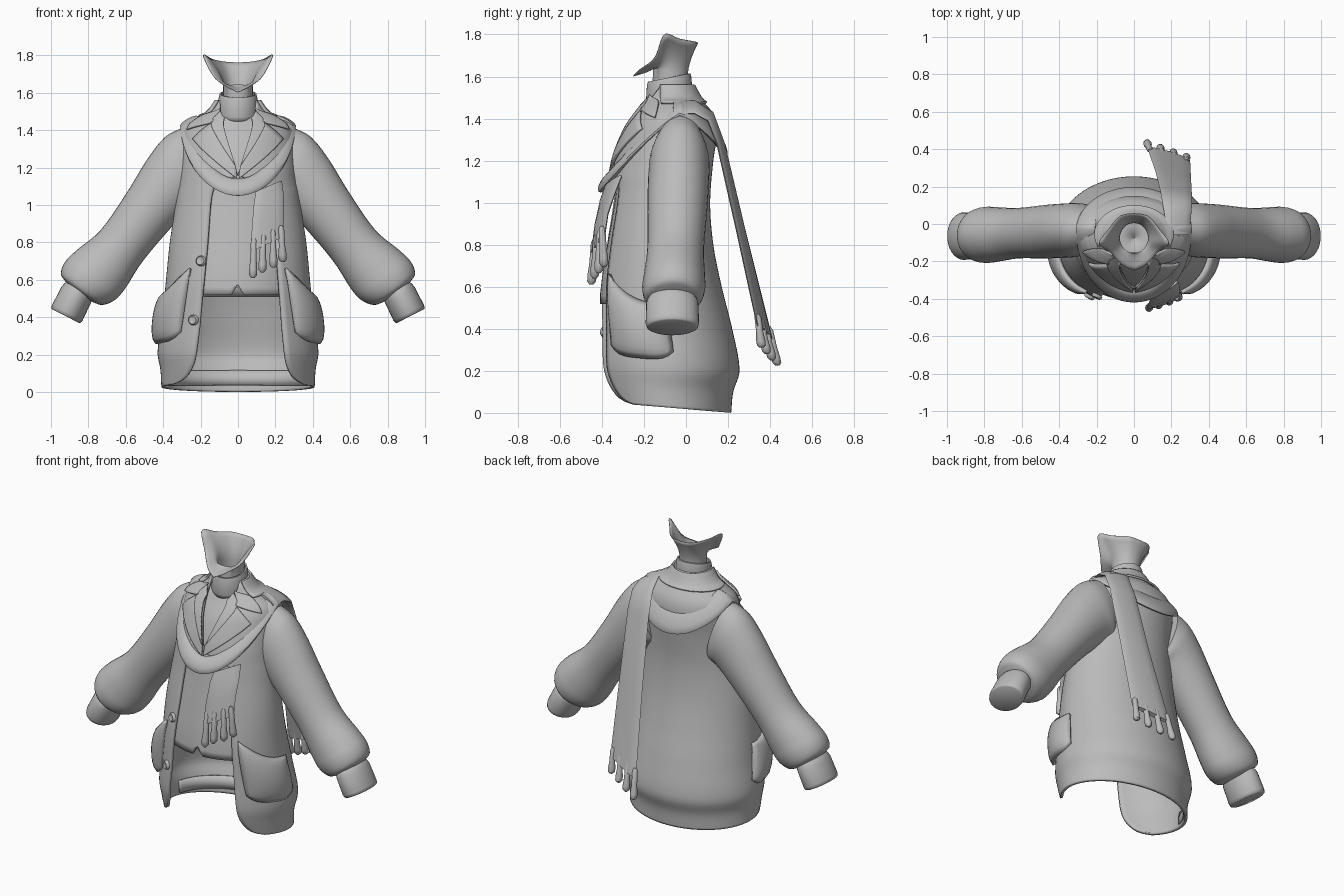
import bpy, bmesh, math
from math import sin, cos, pi, asin, radians
from mathutils import Vector as V

if "Cube" in bpy.data.objects:
    bpy.data.objects.remove(bpy.data.objects["Cube"])

grey = bpy.data.materials.new("plain_grey")
grey.use_nodes = True
grey.diffuse_color = (0.5, 0.5, 0.5, 1)
grey.node_tree.nodes["Principled BSDF"].inputs["Base Color"].default_value = (0.5, 0.5, 0.5, 1)


def skin(name, rows, wrap=True, loop=False, caps=False, thick=0, offset=-1):
    """Lofts a surface through rows of points."""
    bm = bmesh.new()
    vs = [[bm.verts.new(p) for p in r] for r in rows]
    n, m = len(rows), len(rows[0])
    for i in range(n if loop else n - 1):
        for j in range(m if wrap else m - 1):
            a, b, k = vs[i], vs[(i + 1) % n], (j + 1) % m
            bm.faces.new((a[j], a[k], b[k], b[j]))
    if caps:
        bm.faces.new(vs[0])
        bm.faces.new(vs[-1])
    bmesh.ops.recalc_face_normals(bm, faces=bm.faces)
    me = bpy.data.meshes.new(name)
    bm.to_mesh(me)
    bm.free()
    me.materials.append(grey)
    ob = bpy.data.objects.new(name, me)
    bpy.context.collection.objects.link(ob)
    if thick:
        mod = ob.modifiers.new("thickness", "SOLIDIFY")
        mod.thickness, mod.offset = thick, offset
    bpy.ops.object.select_all(action="DESELECT")
    ob.select_set(True)
    bpy.context.view_layer.objects.active = ob
    bpy.ops.object.shade_smooth_by_angle(angle=radians(45))
    return ob


def curve(table, z):
    """Smooth interpolation of a table keyed by its first column."""
    z = min(max(z, table[0][0]), table[-1][0])
    i = max(k for k in range(len(table) - 1) if table[k][0] <= z)
    p, q = table[i], table[i + 1]
    o, r = table[max(i - 1, 0)], table[min(i + 2, len(table) - 1)]
    h = q[0] - p[0]
    u = (z - p[0]) / h
    out = []
    for c in range(1, len(p)):
        m0 = (q[c] - o[c]) / (q[0] - o[0]) * h
        m1 = (r[c] - p[c]) / (r[0] - p[0]) * h
        out.append((2*u**3 - 3*u*u + 1) * p[c] + (u**3 - 2*u*u + u) * m0
                   + (3*u*u - 2*u**3) * q[c] + (u**3 - u*u) * m1)
    return out


def tube(name, path, side, depth, n=16, **kw):
    """Elliptical tube; side and depth give the half-axes at each path point."""
    rows = [[c + s * cos(2*pi*k/n) + d * sin(2*pi*k/n) for k in range(n)]
            for c, s, d in zip(path, side, depth)]
    return skin(name, rows, caps=not kw.get("loop"), **kw)


# Body profile: height, half width, front, back
BODY = [(0, .41, -.40, .215), (.1, .415, -.43, .225), (.2, .43, -.445, .255), (.4, .405, -.443, .22),
        (.6, .385, -.435, .17), (.8, .365, -.404, .13), (1, .335, -.37, .115),
        (1.2, .31, -.34, .13), (1.35, .30, -.285, .15), (1.42, .285, -.24, .13),
        (1.46, .23, -.21, .105), (1.49, .165, -.195, .07), (1.56, .11, -.18, .03)]


def raw(t, z):
    a, f, b = curve(BODY, z)
    return V((a * sin(t), (f + b) / 2 - (b - f) / 2 * cos(t), z))


def surf(t, z, off=0):
    """Point on the body, pushed out along its normal; t = 0 is the front."""
    n = (raw(t + .01, z) - raw(t - .01, z)).cross(raw(t, z + .005) - raw(t, z - .005))
    return raw(t, z) + n.normalized() * off


def ang(x, z):
    return asin(max(-1, min(1, x / curve(BODY, z)[0])))


def patch(name, corners, off=.01, thick=.012, n=12, bulge=0, sag=0):
    """Four-cornered panel on the body; corners are (angle, height)."""
    (A, B, C, D), rows = corners, []
    for i in range(n + 1):
        row = []
        for j in range(n + 1):
            u, v = i / n, j / n
            t, z = [(1-u)*((1-v)*A[c] + v*B[c]) + u*((1-v)*D[c] + v*C[c]) for c in (0, 1)]
            z += sag * ((1 - u) * (2*v - 1)**4 - u * sin(pi*v))
            row.append(surf(t, z, off + bulge * (sin(pi*u) * sin(pi*v)) ** .5))
        rows.append(row)
    return skin(name, rows, wrap=False, thick=thick, offset=0)


# Coat shell: open front with rounded lower corners
GAP = [(0, .35, .36), (.02, .30, .315), (.06, .265, .285), (.13, .237, .262), (.3, .215, .245),
       (.5, .195, .23), (.8, .165, .205), (1.04, .145, .185), (1.1, .12, .16), (1.15, .005, .005),
       (1.2, .02, .02), (1.5, .1, .1), (1.56, .1, .1)]
rows = []
for i in range(49):
    z = 1.56 * (i / 48) ** 1.25
    right, left = curve(GAP, z)
    t0, t1 = ang(left, z), 2*pi - ang(right, z)
    row = [surf(t0 + (t1 - t0) * k / 64, z) for k in range(65)]
    for p in row:
        p.z += .05 * max(0, 1 - z / .35) * max(0, .22 - p.y) / .6
    rows.append(row)
skin("coat", rows, wrap=False, thick=.018)

# Hem facing inside the back of the coat
skin("hem_facing", [[surf(radians(100 + 160 * k / 40), z, -.02) for k in range(41)]
                    for z in (.035, .07, .11)], wrap=False, thick=.006)

# Shirt under the coat, with a small notch at its hem
rows = [[surf(2*pi*k/64, .52 + .99*i/24, -.03) for k in range(64)] for i in range(25)]
rows[0][0].z += .055
skin("shirt", rows, thick=.008)

# Lapels, collar points, pockets and sleeves on both sides.
# Sleeve stations: x, z, radius, y radius, cross-section direction
ARM = [(.235, 1.22, .205, .125, .30, .95), (.29, 1.19, .20, .142, .52, .85),
       (.36, 1.12, .175, .145, .75, .66), (.47, .98, .152, .143, .8, .6), (.62, .785, .14, .135, .8, .6),
       (.73, .66, .165, .145, .8, .6), (.79, .595, .168, .15, .8, .6), (.835, .55, .14, .135, .8, .6),
       (.85, .535, .09, .1, .8, .6)]
STEPS = [(i,) + p for i, p in enumerate(ARM)]
for s, label in ((1, "left"), (-1, "right")):
    def on(pts):
        return [(ang(s * x, z), z) for x, z in pts]
    patch(label + "_lapel", on([(.005, 1.14), (.235, 1.35), (.14, 1.43), (.01, 1.2)]))
    patch(label + "_upper_lapel", on([(.01, 1.2), (.14, 1.43), (.09, 1.50), (.07, 1.46)]))
    patch(label + "_collar_point", on([(.13, 1.435), (.265, 1.40), (.17, 1.475), (.09, 1.51)]))
    patch(label + "_pocket", [(s * radians(d), z) for d, z in
                              ((46, .28), (96, .25), (94, .51), (41, .66))],
          thick=.02, bulge=.043, sag=.04)
    arm = [curve(STEPS, i * 8 / 40) for i in range(41)]
    tube(label + "_sleeve", [V((s*a[0], -.015 - .055*a[0], a[1])) for a in arm],
         [V((s*a[4], 0, a[5])) * a[2] for a in arm], [V((0, a[3], 0)) for a in arm], n=32)
    cuff = [(.84, .57, .07), (.855, .54, .085), (.865, .52, .09), (.912, .425, .092),
            (.92, .41, .088), (.922, .406, .082)]
    tube(label + "_cuff", [V((s*x, -.065, z)) for x, z, r in cuff],
         [V((s*.89, 0, .45)) * r for x, z, r in cuff],
         [V((0, r * 1.38, 0)) for x, z, r in cuff], n=32)

# Folded collar round the back of the neck
patch("back_collar", [(radians(d), z) for d, z in ((65, 1.47), (295, 1.47), (295, 1.555), (65, 1.555))],
      off=.006, n=28)

# Buttons on the right front panel
for name, x, z in (("upper_button", -.195, .70), ("lower_button", -.235, .385)):
    t = ang(x, z)
    c = surf(t, z)
    n = (surf(t, z, 1) - c).normalized()
    u = n.cross(V((0, 0, 1))).normalized()
    prof = ((0, .028), (.012, .028), (.018, .022), (.015, .016))
    tube(name, [c + n * h for h, r in prof], [u * r for h, r in prof],
         [u.cross(n) * r for h, r in prof])

# High neck of the shirt, with a rolled top
roll = [(1.46, .10), (1.49, .108), (1.575, .103), (1.595, .098), (1.595, .088), (1.54, .082)]
skin("high_neck", [[V((r*sin(t), -.08 - r*1.03*cos(t), z - .02*cos(t)))
                    for t in (2*pi*k/40 for k in range(40))] for z, r in roll], thick=.004)

# Neck, closed below and flaring out to the jaw line; rim: angle, x, y, z
RIM = [(0, 0, -.25, 1.605), (.5, .06, -.22, 1.635), (1, .13, -.15, 1.69), (1.5, .185, -.105, 1.80),
       (2.1, .135, -.03, 1.78), (2.6, .075, .04, 1.767), (pi, 0, .055, 1.762)]
rows = [[V((.004*sin(2*pi*k/48), -.075 - .004*cos(2*pi*k/48), 1.5)) for k in range(48)]]
for i in range(9):
    u = max(0, (i - 2) / 6)
    row = []
    for k in range(48):
        t = 2*pi*k/48
        x, y, z = curve(RIM, min(t, 2*pi - t))
        base = V((.075*sin(t), -.075 - .08*cos(t), 1.5 + min(i, 2) * (.064 + .008*cos(t))))
        top = V((x if t < pi else -x, y, z))
        w = (u**1.8, u**1.6, u)
        row.append(V([b + (e - b) * f for b, e, f in zip(base, top, w)]))
    rows.append(row)
skin("neck", rows, thick=.004)

# Scarf draped in a ring over the shoulders
path, side, depth = [], [], []
for k in range(72):
    t = 2*pi*k/72
    c, out = cos(t), V((sin(t), -cos(t), 0))
    front, back = max(c, 0), max(-c, 0)
    path.append(V((.258*sin(t), -.03 - .355*front**.85 + .185*back, 1.445 - .35*front - .15*back**1.4)))
    h = out * (.05 - .02*front - .01*back) - V((0, 0, .03 + .015*front + .04*back))
    side.append(h)
    depth.append((out * .6 + V((0, 0, .5))).normalized() * .022)
tube("scarf_ring", path, side, depth, n=12, loop=True)


def tail(name, pts, tips, tops):
    """Hanging scarf end with tassels; pts are centre, half-width vector pairs."""
    ps = [V(p) for p, w in pts]
    ws = [V(w) for p, w in pts]
    ds = []
    for i, w in enumerate(ws):
        d = ps[min(i + 1, len(ps) - 1)] - ps[max(i - 1, 0)]
        ds.append(d.cross(w).normalized() * .015)
    tube(name, ps, ws, ds, n=12)
    for i, (a, b) in enumerate(zip(tops, tips)):
        a, b = V(a), V(b)
        prof = ((0, .008), (.1, .016), (.55, .017), (.8, .022), (.93, .021), (1, .009))
        tube(f"{name}_tassel_{i + 1}", [a.lerp(b, f) for f, r in prof],
             [V((r, 0, 0)) for f, r in prof], [V((0, r, 0)) for f, r in prof], n=12)


tail("scarf_front_end",
     [((.165, -.345, 1.10), (.07, .04, .03)), ((.165, -.372, 1.03), (.08, .035, .02)),
      ((.16, -.402, .92), (.085, .03, .03)), ((.155, -.42, .79), (.088, .03, .04))],
     [(.08, -.45, .61), (.13, -.435, .64), (.19, -.415, .665), (.24, -.39, .695)],
     [(.085, -.435, .83), (.135, -.425, .85), (.185, -.41, .87), (.23, -.40, .89)])
tail("scarf_back_end",
     [((.235, -.06, 1.455), (.06, 0, -.03)), ((.235, .04, 1.455), (.07, 0, -.03)),
      ((.23, .115, 1.41), (.08, -.01, -.02)), ((.225, .165, 1.28), (.085, -.015, 0)),
      ((.21, .26, .87), (.095, -.02, .01)), ((.185, .375, .38), (.115, -.035, .035))],
     [(.07, .435, .225), (.14, .41, .25), (.21, .385, .28), (.28, .36, .31)],
     [(.085, .395, .41), (.15, .375, .43), (.215, .355, .45), (.28, .34, .47)])
